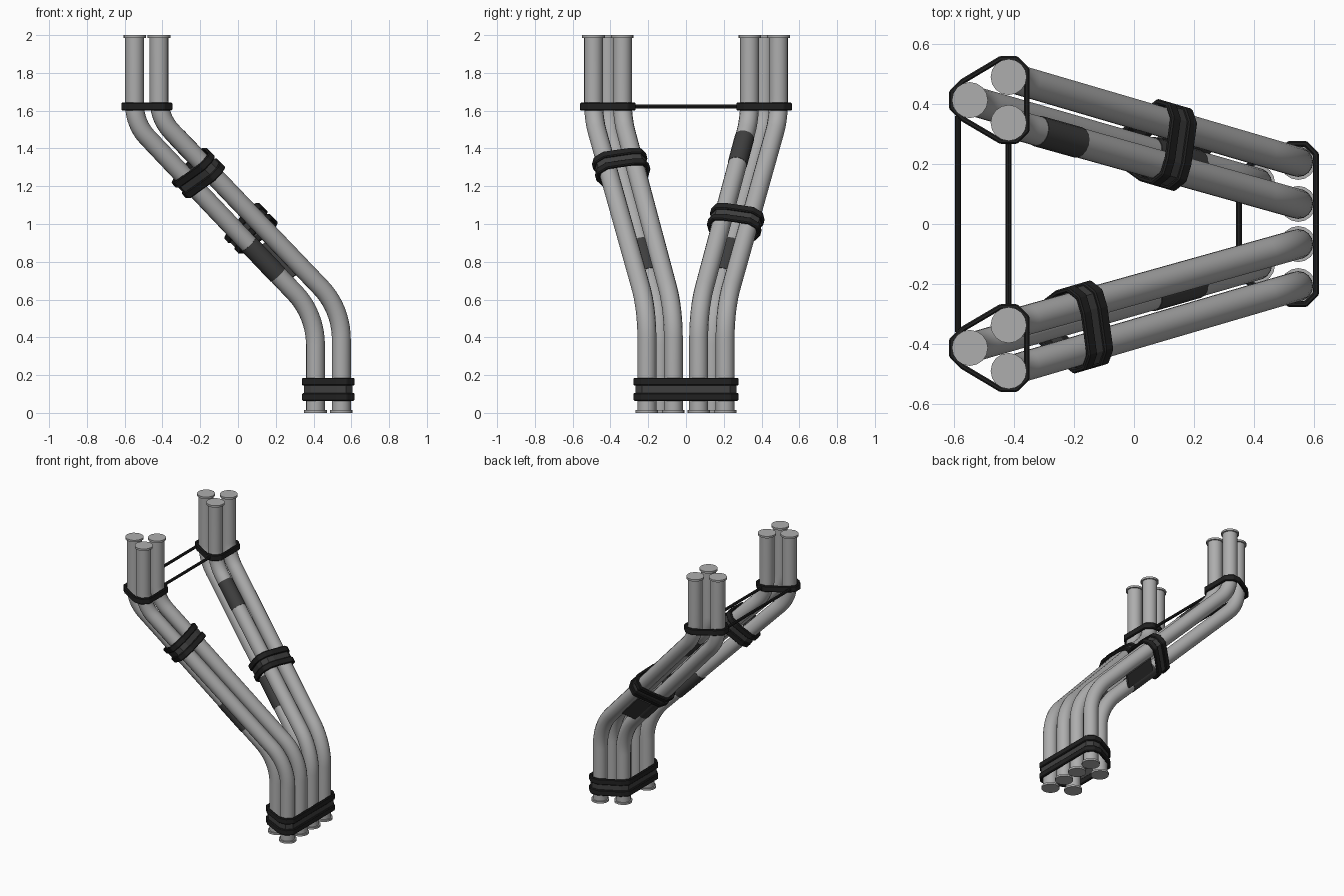
import bpy, bmesh
from math import cos, sin, pi, tan
from mathutils import Vector as V, Matrix

if "Cube" in bpy.data.objects:
    bpy.data.objects.remove(bpy.data.objects["Cube"])

R = 0.05


def mat(name, c):
    m = bpy.data.materials.new(name)
    m.diffuse_color = (c, c, c, 1)
    m.use_nodes = True
    m.node_tree.nodes["Principled BSDF"].inputs["Base Color"].default_value = m.diffuse_color
    return m


black = mat("black_clamp", 0.015)
dark = mat("dark_rubber", 0.05)
chrome = mat("grey_metal", 0.42)


def mesh_obj(name, bm, m):
    bmesh.ops.recalc_face_normals(bm, faces=bm.faces)
    me = bpy.data.meshes.new(name)
    bm.to_mesh(me)
    bm.free()
    ob = bpy.data.objects.new(name, me)
    bpy.context.collection.objects.link(ob)
    me.materials.append(m)
    return ob


def smooth(ob):
    bpy.ops.object.select_all(action='DESELECT')
    ob.select_set(True)
    bpy.context.view_layer.objects.active = ob
    bpy.ops.object.shade_smooth_by_angle(angle=0.6)


def fillet(p, a, b, dist, n=10):
    # circular corner at p between directions to a and b
    da, db = (a - p).normalized(), (b - p).normalized()
    s, e = p + da * dist, p + db * dist
    half = da.angle(db) / 2
    rad = dist * tan(half)
    c = p + (da + db).normalized() * (dist / cos(half))
    out = []
    for i in range(n + 1):
        k = i / n
        out.append(c + (s - c).slerp(e - c, k).normalized() * rad)
    return out


def tube(name, pts, r, m, res=6):
    cu = bpy.data.curves.new(name, 'CURVE')
    cu.dimensions = '3D'
    cu.bevel_depth, cu.bevel_resolution, cu.use_fill_caps = r, res, True
    sp = cu.splines.new('POLY')
    sp.points.add(len(pts) - 1)
    for q, p in zip(sp.points, pts):
        q.co = (*p, 1)
    tmp = bpy.data.objects.new(name + "_path", cu)
    bpy.context.collection.objects.link(tmp)
    dg = bpy.context.evaluated_depsgraph_get()
    me = bpy.data.meshes.new_from_object(tmp.evaluated_get(dg))
    bpy.data.objects.remove(tmp)
    me.name = name
    ob = bpy.data.objects.new(name, me)
    bpy.context.collection.objects.link(ob)
    me.materials.clear()
    me.materials.append(m)
    smooth(ob)
    return ob


def hull(pts):
    pts = sorted(set((round(x, 5), round(y, 5)) for x, y in pts))

    def half(ps):
        h = []
        for p in ps:
            while len(h) > 1 and ((h[-1][0] - h[-2][0]) * (p[1] - h[-2][1])
                                  - (h[-1][1] - h[-2][1]) * (p[0] - h[-2][0])) < 2e-5:
                h.pop()
            h.append(p)
        return h[:-1]
    return half(pts) + half(pts[::-1])


def band(name, centres, c, d, ro, wall, h, m, bevel=0.005):
    # octagon-cornered strap around parallel pipes, square to direction d
    if abs(d.z) > 0.99:
        u, w = V((1, 0, 0)), V((0, 1, 0))
    else:
        u = d.cross(V((0, 0, 1))).normalized()
        w = u.cross(d)
    k = ro / cos(pi / 8)
    pts = [((p - c).dot(u) + k * cos(pi / 8 + i * pi / 4),
            (p - c).dot(w) + k * sin(pi / 8 + i * pi / 4))
           for p in centres for i in range(8)]
    outer = [V(p) for p in hull(pts)]
    n = len(outer)
    inner = []
    for i, p in enumerate(outer):
        a = (p - outer[i - 1]).normalized()
        b = (outer[(i + 1) % n] - p).normalized()
        na, nb = V((-a.y, a.x)), V((-b.y, b.x))
        inner.append(p + (na + nb) * wall / (1 + na.dot(nb)))
    bm = bmesh.new()
    loops = [[bm.verts.new(c + u * p.x + w * p.y + d * z) for p in lp]
             for lp, z in ((outer, -h / 2), (outer, h / 2), (inner, h / 2), (inner, -h / 2))]
    for j in range(4):
        A, B = loops[j], loops[(j + 1) % 4]
        for i in range(n):
            bm.faces.new((A[i], A[(i + 1) % n], B[(i + 1) % n], B[i]))
    ob = mesh_obj(name, bm, m)
    if bevel:
        mod = ob.modifiers.new("bevel", 'BEVEL')
        mod.width, mod.segments = bevel, 1


def clamp(name, centres, c, d):
    for s in (-1, 1):
        band(name + "_strap", centres, c + d * s * 0.04, d, 0.07, 0.018, 0.042, black)
    band(name + "_spacer", centres, c, d, 0.06, 0.01, 0.05, dark, 0)


# pipe layout of one bundle: top x, top y, top corner z, bottom x, bottom y, bottom corner z
layout = {"outer": (-0.418, 0.49, 1.56, 0.547, 0.207, 0.55),
          "inner": (-0.418, 0.337, 1.56, 0.547, 0.067, 0.55),
          "lower": (-0.547, 0.413, 1.53, 0.41, 0.137, 0.52)}
Z = V((0, 0, 1))
feet = []
for side, s in (("back", 1), ("front", -1)):
    lines = {}
    for key, (tx, ty, tz, bx, by, bz) in layout.items():
        A, B = V((tx, s * ty, tz)), V((bx, s * by, bz))
        T, F = V((tx, s * ty, 2)), V((bx, s * by, 0))
        lines[key] = (A, B)
        feet.append(F)
        # bent pipe
        path = [T - Z * 0.003] + fillet(A, T, B, 0.1) + fillet(B, A, F, 0.16) + [F + Z * 0.003]
        tube(f"{side}_{key}_pipe", path, R, chrome)
        # end flanges
        tube(f"{side}_{key}_top_flange", [T - Z * 0.014, T], 0.06, chrome)
        tube(f"{side}_{key}_foot_flange", [F, F + Z * 0.014], 0.06, chrome)
    # collar where the bundle turns vertical
    tops = [V((a.x, a.y, 1.622)) for a, b in lines.values()]
    band(f"{side}_top_collar", tops, sum(tops, V()) / 3, Z, 0.07, 0.018, 0.044, black)
    # clamp on the slanted run
    t = 0.56 if s > 0 else 0.27
    mids = [a.lerp(b, t) for a, b in lines.values()]
    d = (lines["outer"][1] - lines["outer"][0]).normalized()
    clamp(f"{side}_slant_clamp", mids, sum(mids, V()) / 3, d)
    # dark sleeve on the lower pipe
    a, b = lines["lower"]
    tube(f"{side}_lower_sleeve", [a.lerp(b, 0.63), a.lerp(b, 0.79)], 0.053, dark)
    if s > 0:
        # sleeve near the upper bend, and plate under the outside
        p, q = lines["inner"]
        tube("back_upper_sleeve", [p.lerp(q, 0.1), p.lerp(q, 0.24)], 0.052, dark)
        p, q = lines["outer"]
        P, Q = p.lerp(q, 0.72), a.lerp(b, 0.72)
        across = (Q - P) - d * (Q - P).dot(d)
        across.normalize()
        out = d.cross(across)
        if out.y < 0:
            out = -out
        c = (P + Q) / 2 + out * 0.046
        M = Matrix((across, out, across.cross(out))).transposed().to_4x4()
        bm = bmesh.new()
        bmesh.ops.create_cube(bm, size=1, matrix=Matrix.Translation(c) @ M
                              @ Matrix.Diagonal((0.1, 0.016, 0.24, 1)))
        mesh_obj("back_side_plate", bm, dark)

# shared clamp round all six feet
base = [V((f.x, f.y, 0.125)) for f in feet]
clamp("foot_clamp", base, sum(base, V()) / 6, Z)

# cross rods between the two collars
for x, y in ((-0.587, 0.36), (-0.418, 0.28)):
    tube("cross_rod", [V((x, -y, 1.622)), V((x, y, 1.622))], 0.01, black, 2)
